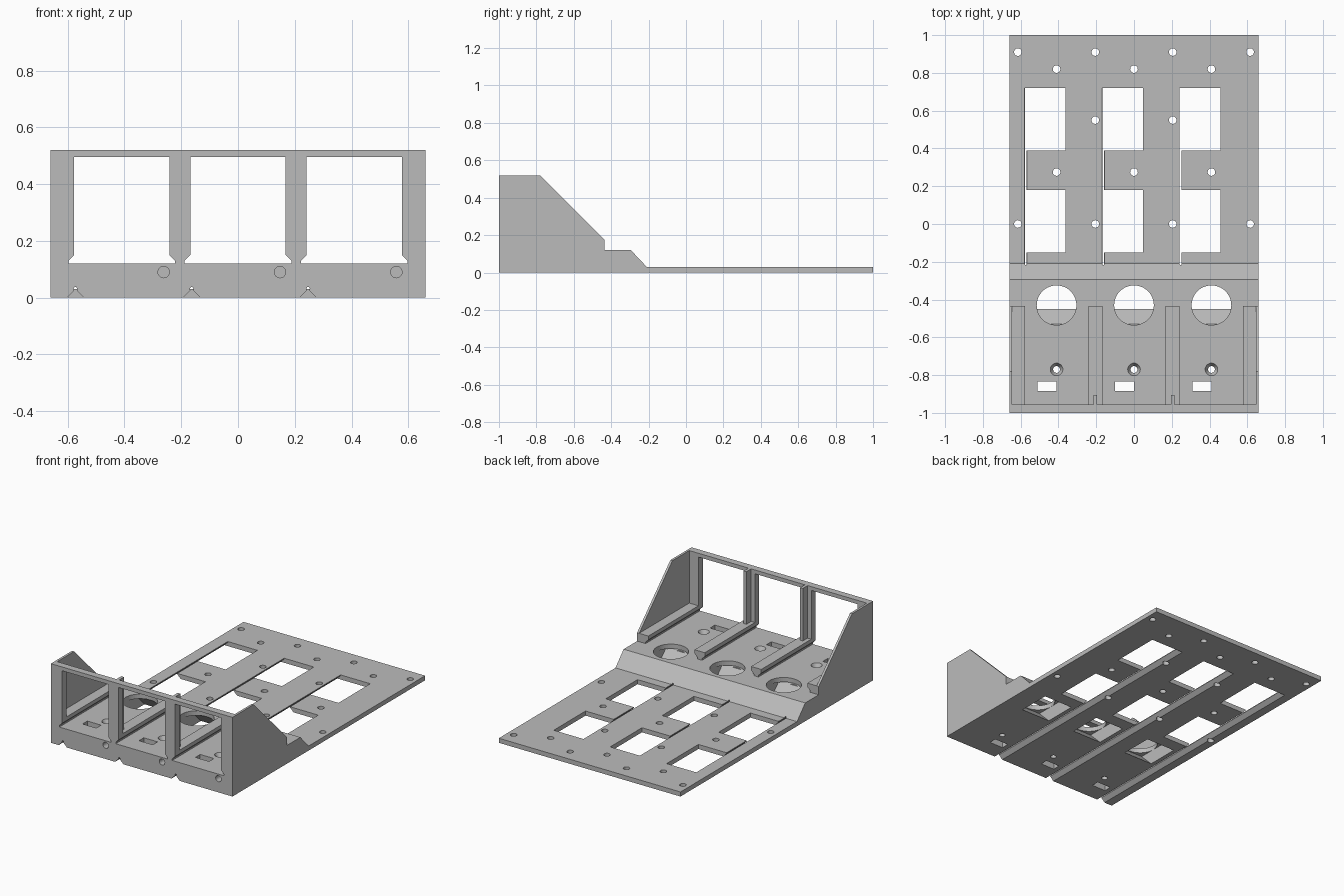
import bpy, bmesh, math
from mathutils import Matrix

old = bpy.data.objects.get("Cube")
if old:
    bpy.data.objects.remove(old, do_unlink=True)

grey = bpy.data.materials.new("matte grey")
grey.use_nodes = True
colour = (0.5, 0.5, 0.5, 1)
grey.diffuse_color = colour
grey.node_tree.nodes["Principled BSDF"].inputs["Base Color"].default_value = colour

BAYS = (-0.41, 0, 0.41)
W = 0.66


def prism(bm, pts, axis, lo, hi):
    """Extrude a 2D outline along an axis."""
    def place(p, d):
        a, b = p
        return {"x": (d, a, b), "y": (a, d, b), "z": (a, b, d)}[axis]
    low = [bm.verts.new(place(p, lo)) for p in pts]
    high = [bm.verts.new(place(p, hi)) for p in pts]
    bm.faces.new(low)
    bm.faces.new(high)
    for i in range(len(pts)):
        j = (i + 1) % len(pts)
        bm.faces.new((low[i], low[j], high[j], high[i]))


def rect(a, b, c, d):
    return [(a, c), (b, c), (b, d), (a, d)]


def circle(x, y, r, n=32):
    return [(x + r * math.cos(math.tau * i / n), y + r * math.sin(math.tau * i / n))
            for i in range(n)]


def finish(bm, name):
    bmesh.ops.recalc_face_normals(bm, faces=bm.faces)
    mesh = bpy.data.meshes.new(name)
    bm.to_mesh(mesh)
    bm.free()
    mesh.materials.append(grey)
    ob = bpy.data.objects.new(name, mesh)
    bpy.context.collection.objects.link(ob)
    return ob


def cut(ob, bm):
    """Subtract the closed shapes in bm and bake the result."""
    cutter = finish(bm, "cutter")
    cutter.hide_render = True
    mod = ob.modifiers.new("cut", "BOOLEAN")
    mod.operation, mod.solver, mod.object = "DIFFERENCE", "EXACT", cutter
    mod.use_self = True
    bpy.context.view_layer.update()
    graph = bpy.context.evaluated_depsgraph_get()
    mesh = bpy.data.meshes.new_from_object(ob.evaluated_get(graph))
    ob.modifiers.clear()
    ob.data = mesh
    bpy.data.objects.remove(cutter, do_unlink=True)


# Base: thin rear plate rising through a ramp to the thick front block
bm = bmesh.new()
prism(bm, [(-1, 0), (1, 0), (1, 0.03), (-0.21, 0.03), (-0.295, 0.12), (-1, 0.12)], "x", -W, W)
base = finish(bm, "base")

# Plate windows
bm = bmesh.new()
for x in BAYS:
    for y0, y1 in ((-0.15, 0.18), (0.39, 0.72)):
        prism(bm, rect(x - 0.165, x + 0.047, y0, y1), "z", -0.1, 0.1)
# Plate screw holes
outer = [(s * x, y) for s in (-1, 1) for x in (0.615, 0.205) for y in (0, 0.91)]
inner = [(x, y) for x in BAYS for y in (0.275, 0.82)] + [(-0.205, 0.55), (0.205, 0.55)]
for x, y in outer + inner:
    prism(bm, circle(x, y, 0.02), "z", -0.1, 0.1)
# Rectangular slots and blind front holes
for x in BAYS:
    prism(bm, rect(x - 0.1, x, -0.885, -0.835), "z", -0.1, 0.2)
    prism(bm, circle(x + 0.148, 0.09, 0.02), "y", -1.1, -0.9)
cut(base, bm)

# Vertical round openings and screw holes in the block
bm = bmesh.new()
for x in BAYS:
    prism(bm, circle(x, -0.43, 0.105, 48), "z", 0.08, 0.2)
    prism(bm, circle(x, -0.77, 0.018), "z", -0.1, 0.2)
cut(base, bm)

# Slanted channels below the openings, and countersinks
bm = bmesh.new()
for x in BAYS:
    prism(bm, [(-0.54, 0.09), (-0.325, 0.09), (-0.225, -0.01), (-0.44, -0.01)],
          "x", x - 0.105, x + 0.105)
    bmesh.ops.create_cone(bm, cap_ends=True, segments=32, radius1=0.018, radius2=0.034,
                          depth=0.03, matrix=Matrix.Translation((x, -0.77, 0.106)))
cut(base, bm)

# Keyhole-shaped wire grooves along the underside
bm = bmesh.new()
for x in BAYS:
    c = x - 0.163
    half = [(0.035, -0.005), (0.005, 0.025), (0.006, 0.032), (0.003, 0.037)]
    prism(bm, [(c + a, z) for a, z in half] + [(c - a, z) for a, z in reversed(half)],
          "y", -1.1, 0.72)
cut(base, bm)

# Front frame and floor rails, cut by the flared bay outline
frame_bm, rails_bm = bmesh.new(), bmesh.new()
prism(frame_bm, rect(-W, W, 0.12, 0.52), "y", -1, -0.955)
for x0, x1 in ((-0.645, -0.5), (-0.3, -0.1), (0.1, 0.3), (0.5, 0.645)):
    prism(rails_bm, rect(x0, x1, 0.12, 0.175), "y", -0.955, -0.435)
for ob in (finish(frame_bm, "front_frame"), finish(rails_bm, "floor_rails")):
    bm = bmesh.new()
    for x in BAYS:
        half = [(0.168, 0.495), (0.168, 0.15), (0.188, 0.13), (0.188, 0.1)]
        prism(bm, [(x + a, z) for a, z in half] + [(x - a, z) for a, z in reversed(half)],
              "y", -1.1, -0.3)
    cut(ob, bm)

# Sloped side walls
for name, s in (("left_wall", 1), ("right_wall", -1)):
    bm = bmesh.new()
    prism(bm, [(-0.955, 0.12), (-0.435, 0.12), (-0.435, 0.175), (-0.78, 0.52), (-0.955, 0.52)],
          "x", *sorted((s * W, s * 0.645)))
    finish(bm, name)

# Stiffening fins behind the frame dividers
for name, x in (("left_fin", 0.205), ("right_fin", -0.205)):
    bm = bmesh.new()
    prism(bm, rect(x - 0.01, x + 0.01, 0.175, 0.52), "y", -0.955, -0.905)
    finish(bm, name)
